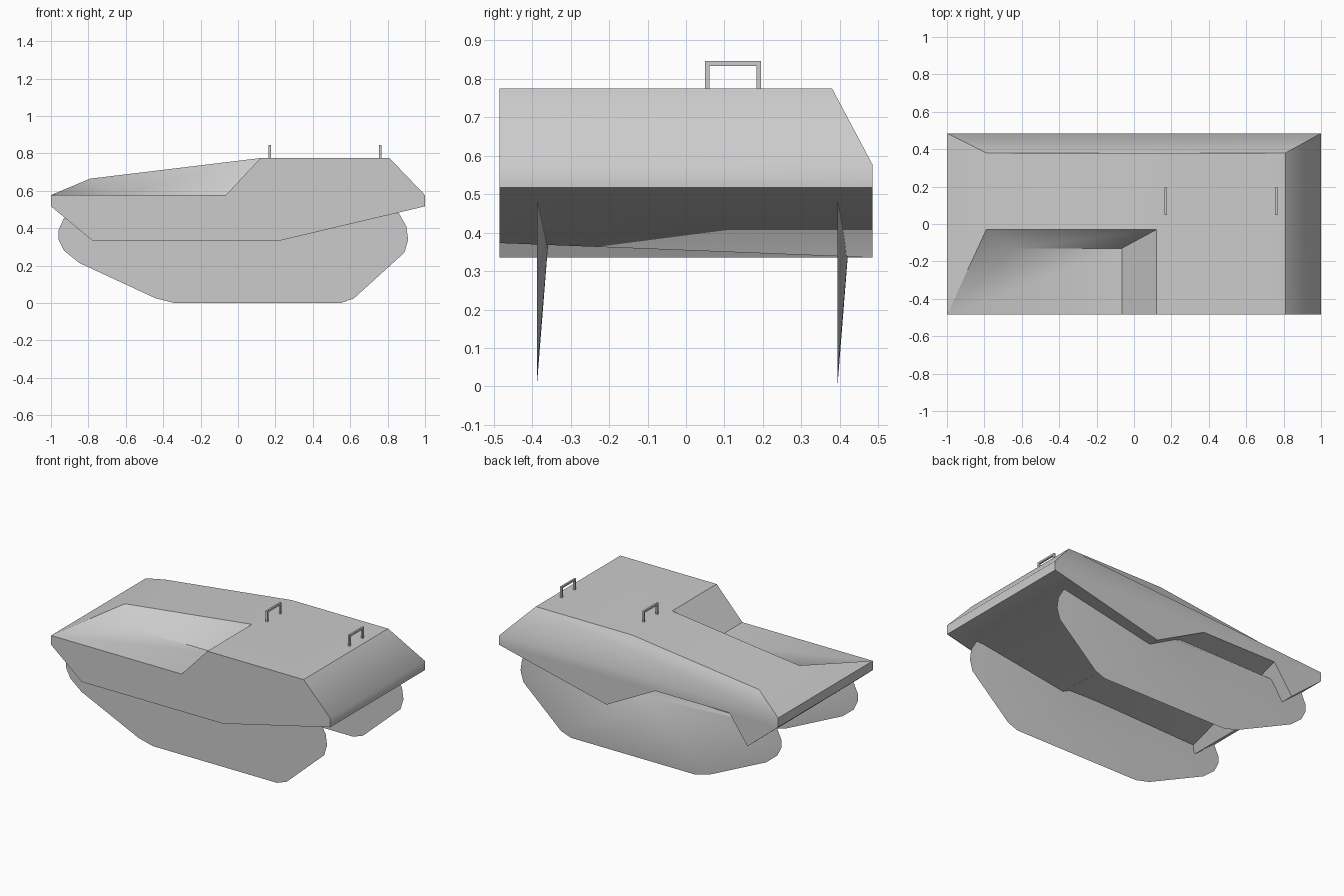
import bpy, bmesh, math

old = bpy.data.objects.get("Cube")
if old:
    bpy.data.objects.remove(old, do_unlink=True)

grey = bpy.data.materials.new("plain_grey")
grey.use_nodes = True
colour = (0.6, 0.6, 0.6, 1)
grey.diffuse_color = colour
grey.node_tree.nodes["Principled BSDF"].inputs["Base Color"].default_value = colour


def build(name, points, faces, angle=45, fix_normals=True):
    """Make a smooth-by-angle object from named points and faces of names."""
    bm = bmesh.new()
    verts = {key: bm.verts.new(co) for key, co in points.items()}
    for face in faces:
        bm.faces.new([verts[k] for k in face])
    if fix_normals:
        bmesh.ops.recalc_face_normals(bm, faces=bm.faces)
    mesh = bpy.data.meshes.new(name)
    bm.to_mesh(mesh)
    bm.free()
    mesh.materials.append(grey)
    obj = bpy.data.objects.new(name, mesh)
    bpy.context.collection.objects.link(obj)
    bpy.ops.object.select_all(action='DESELECT')
    obj.select_set(True)
    bpy.context.view_layer.objects.active = obj
    bpy.ops.object.shade_smooth_by_angle(angle=math.radians(angle))
    return obj


# Hull levels and half width
W, ROOF, BELT, SILL, KEEL = 0.485, 0.775, 0.577, 0.517, 0.335

hull = {
    # belt line and sill corners: r/l = +x/-x end, f/b = front/back
    "belt_rf": (1, -W, BELT), "belt_rb": (1, W, BELT),
    "belt_lf": (-1, -W, BELT), "belt_lb": (-1, W, BELT),
    "sill_rf": (1, -W, SILL), "sill_rb": (1, W, SILL),
    "sill_lf": (-1, -W, SILL), "sill_lb": (-1, W, SILL),
    # roof
    "roof_rf": (0.81, -W, ROOF), "roof_rb": (0.81, 0.38, ROOF),
    "roof_mf": (0.12, -W, ROOF), "roof_m": (0.12, -0.03, ROOF),
    "roof_mb": (0.12, 0.38, ROOF),
    "roof_l": (-0.79, -0.03, 0.665), "roof_lb": (-0.79, 0.38, 0.665),
    # recessed deck
    "deck_rf": (-0.065, -W, BELT), "deck_r": (-0.065, -0.13, BELT),
    "deck_l": (-0.64, -0.13, BELT),
    # keel and raised floor
    "keel_rf": (0.23, -W, KEEL), "keel_rb": (0.23, W, KEEL),
    "keel_lf": (-0.78, -W, KEEL), "keel_lb": (-0.78, W, KEEL),
    "floor_rf": (0.23, -W, 0.373), "floor_lf": (-0.78, -W, 0.373),
    "floor_rb": (-0.12, W, SILL), "floor_lb": (-0.65, W, SILL),
}
hull_faces = [
    # roof
    ("roof_mf", "roof_rf", "roof_rb", "roof_mb", "roof_m"),
    ("roof_l", "roof_m", "roof_mb", "roof_lb"),
    ("belt_lf", "roof_l", "roof_lb", "belt_lb"),
    # deck and its walls
    ("belt_lf", "deck_rf", "deck_r", "deck_l"),
    ("deck_l", "deck_r", "roof_m", "roof_l"),
    ("deck_rf", "roof_mf", "roof_m", "deck_r"),
    ("belt_lf", "deck_l", "roof_l"),
    # ends
    ("roof_rf", "belt_rf", "belt_rb", "roof_rb"),
    ("belt_rf", "sill_rf", "sill_rb", "belt_rb"),
    ("belt_lf", "belt_lb", "sill_lb", "sill_lf"),
    # back
    ("roof_mb", "roof_rb", "belt_rb", "belt_lb", "roof_lb"),
    ("belt_rb", "sill_rb", "keel_rb", "floor_rb", "floor_lb",
     "keel_lb", "sill_lb", "belt_lb"),
    # front
    ("belt_lf", "sill_lf", "keel_lf", "floor_lf", "floor_rf", "keel_rf",
     "sill_rf", "belt_rf", "roof_rf", "roof_mf", "deck_rf"),
    # underside
    ("sill_lf", "sill_lb", "keel_lb", "keel_lf"),
    ("keel_lf", "keel_lb", "floor_lb", "floor_lf"),
    ("floor_lf", "floor_lb", "floor_rb", "floor_rf"),
    ("floor_rf", "floor_rb", "keel_rb"),
    ("sill_rf", "floor_rf", "keel_rb", "sill_rb"),
]
# The front outline runs along the keel; the small lip above it stays open
hull_faces[12] = tuple(k for k in hull_faces[12] if not k.startswith("floor"))
build("hull", hull, hull_faces)

# Tracks: flat rim outline with one side rising to a shallow centre point
outline = [(0.86, 0.48), (0.90, 0.41), (0.91, 0.34), (0.89, 0.27),
           (0.62, 0.025), (0.55, 0), (-0.34, 0), (-0.44, 0.025),
           (-0.85, 0.215), (-0.93, 0.28), (-0.96, 0.34), (-0.96, 0.39),
           (-0.93, 0.455), (-0.85, 0.46)]
n = len(outline)
for name, y in (("front_track", -0.388), ("back_track", 0.394)):
    pts = {i: (x, y, z) for i, (x, z) in enumerate(outline)}
    pts["mid"] = (0, y + 0.034, 0.43)
    fan = [(i, (i + 1) % n, "mid") for i in range(n)]
    build(name, pts, [tuple(range(n))] + fan)

# Roof handles: square-section hoops
T, Y0, Y1, TOP = 0.012, 0.049, 0.195, 0.846
hoop = [(Y0, ROOF), (Y0, TOP), (Y1, TOP), (Y1, ROOF),
        (Y1 - T, ROOF), (Y1 - T, TOP - T), (Y0 + T, TOP - T), (Y0 + T, ROOF)]
m = len(hoop)
for name, x in (("right_handle", 0.17), ("left_handle", 0.76)):
    pts = {(s, i): (x + s * T / 2, y, z)
           for s in (-1, 1) for i, (y, z) in enumerate(hoop)}
    sides = [((-1, i), (-1, (i + 1) % m), (1, (i + 1) % m), (1, i)) for i in range(m)]
    caps = [[(s, i) for i in range(m)] for s in (-1, 1)]
    build(name, pts, sides + caps, angle=30)
